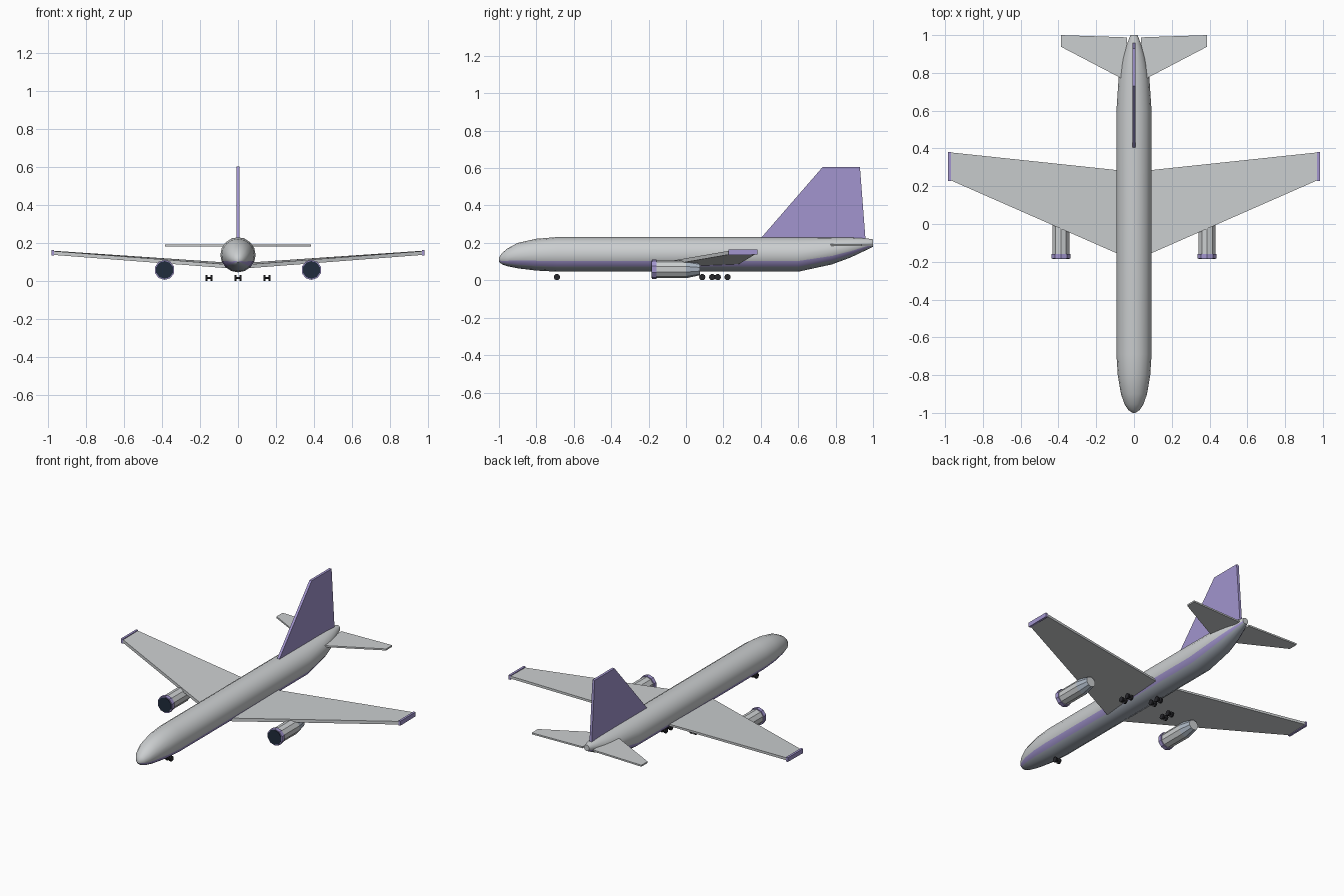
import bpy, bmesh, math
from mathutils import Matrix, Vector

if "Cube" in bpy.data.objects:
    bpy.data.objects.remove(bpy.data.objects["Cube"])


def mat(name, rgb):
    m = bpy.data.materials.new(name)
    m.diffuse_color = (*rgb, 1)
    m.use_nodes = True
    m.node_tree.nodes["Principled BSDF"].inputs["Base Color"].default_value = m.diffuse_color
    return m


GREY = mat("light_grey", (0.60, 0.62, 0.63))
PURPLE = mat("purple", (0.36, 0.30, 0.62))
BELLY = mat("belly_blue_grey", (0.36, 0.40, 0.46))
NAVY = mat("intake_navy", (0.014, 0.025, 0.045))
STEEL = mat("exhaust_blue_grey", (0.42, 0.48, 0.56))
TYRE = mat("tyre_black", (0.02, 0.02, 0.024))


def finish(name, bm, mats, smooth=None):
    bmesh.ops.recalc_face_normals(bm, faces=bm.faces[:])
    me = bpy.data.meshes.new(name)
    bm.to_mesh(me)
    bm.free()
    for m in mats:
        me.materials.append(m)
    ob = bpy.data.objects.new(name, me)
    bpy.context.collection.objects.link(ob)
    if smooth:
        bpy.context.view_layer.objects.active = ob
        ob.select_set(True)
        bpy.ops.object.shade_smooth_by_angle(angle=math.radians(smooth))
        ob.select_set(False)
    return ob


def loft(name, rings, mats, rule=None, smooth=None):
    """Skin a list of closed point rings and cap both ends."""
    bm = bmesh.new()
    vs = [[bm.verts.new(p) for p in r] for r in rings]
    n = len(vs[0])
    for i in range(len(vs) - 1):
        for k in range(n):
            j = (k + 1) % n
            f = bm.faces.new((vs[i][k], vs[i][j], vs[i + 1][j], vs[i + 1][k]))
            f.material_index = rule(i, k) if rule else 0
    bm.faces.new(vs[0])
    bm.faces.new(vs[-1])
    return finish(name, bm, mats, smooth)


def circle(n, y, rx, rz, cx, cz, turn=0.0):
    return [(cx + rx * math.cos(2 * math.pi * (k + turn) / n), y,
             cz + rz * math.sin(2 * math.pi * (k + turn) / n)) for k in range(n)]


# Fuselage: stations of y, half width, bottom, top
stations = [
    (-1.0, 0.008, 0.100, 0.122), (-0.985, 0.030, 0.086, 0.144), (-0.955, 0.050, 0.075, 0.170),
    (-0.90, 0.069, 0.064, 0.200), (-0.80, 0.086, 0.052, 0.222), (-0.69, 0.093, 0.046, 0.231),
    (0.60, 0.093, 0.046, 0.231), (0.78, 0.081, 0.085, 0.231), (0.88, 0.060, 0.122, 0.230),
    (0.95, 0.038, 0.155, 0.226), (1.0, 0.019, 0.180, 0.219)]


def body_colour(i, k):
    return 1 if k in (9, 14) else 2 if 10 <= k <= 13 else 0


loft("fuselage", [circle(16, y, w, (t - b) / 2, 0, (t + b) / 2) for y, w, b, t in stations],
     [GREY, PURPLE, BELLY], body_colour, 40)

# Tail fin
fin = [(0.40, 0.225), (0.73, 0.605), (0.93, 0.605), (0.96, 0.215)]
loft("tail_fin", [[(x, y, z) for y, z in fin] for x in (-0.008, 0.008)], [PURPLE])


def section(x, y0, y1, lead, trail):
    """Four-point wing section; lead and trail are (bottom, top) heights."""
    return [(x, y0, lead[0]), (x, y1, trail[0]), (x, y1, trail[1]), (x, y0, lead[1])]


for s, side in ((-1, "left"), (1, "right")):
    # Main wing with upturned slope and end plate
    loft(side + "_wing", [
        section(s * 0.03, -0.182, 0.279, (0.066, 0.086), (0.084, 0.096)),
        section(s * 0.972, 0.232, 0.379, (0.138, 0.158), (0.144, 0.160))], [GREY])
    loft(side + "_wing_tip", [section(s * x, 0.228, 0.381, (0.135, 0.164), (0.137, 0.164))
                              for x in (0.970, 0.984)], [PURPLE])
    # Tailplane
    loft(side + "_tailplane", [
        section(s * 0.036, 0.755, 0.988, (0.183, 0.193), (0.183, 0.193)),
        section(s * 0.386, 0.938, 1.0, (0.183, 0.193), (0.183, 0.193))], [GREY])
    # Engine: nacelle, tapered exhaust, intake ring and dark intake
    cx, cz = s * 0.387, 0.059
    loft(side + "_engine", [circle(10, y, r, r, cx, cz, 0.5) for y, r in
                            ((-0.165, 0.047), (0.0, 0.048), (0.075, 0.032))],
         [GREY, STEEL], lambda i, k: i)
    loft(side + "_intake_ring", [circle(10, y, r, r, cx, cz, 0.5) for y, r in
                                 ((-0.182, 0.053), (-0.158, 0.053))], [PURPLE])
    loft(side + "_intake", [circle(10, y, 0.047, 0.047, cx, cz, 0.5)
                            for y in (-0.185, -0.180)], [NAVY])


def wheel_pair(name, x, y):
    bm = bmesh.new()
    for dx, r, w in ((-0.013, 0.017, 0.011), (0.013, 0.017, 0.011), (0, 0.005, 0.026)):
        bmesh.ops.create_cone(
            bm, cap_ends=True, segments=10, radius1=r, radius2=r, depth=w,
            matrix=Matrix.Translation(Vector((x + dx, y, 0.017))) @ Matrix.Rotation(math.pi / 2, 4, 'Y'))
    finish(name, bm, [TYRE])


# Landing gear wheels
for name, x, ys in (("nose", 0, (-0.69,)), ("centre", 0, (0.17, 0.222)),
                    ("left", -0.153, (0.087, 0.14)), ("right", 0.153, (0.087, 0.14))):
    for i, y in enumerate(ys):
        wheel_pair(f"{name}_wheels_{i + 1}", x, y)
